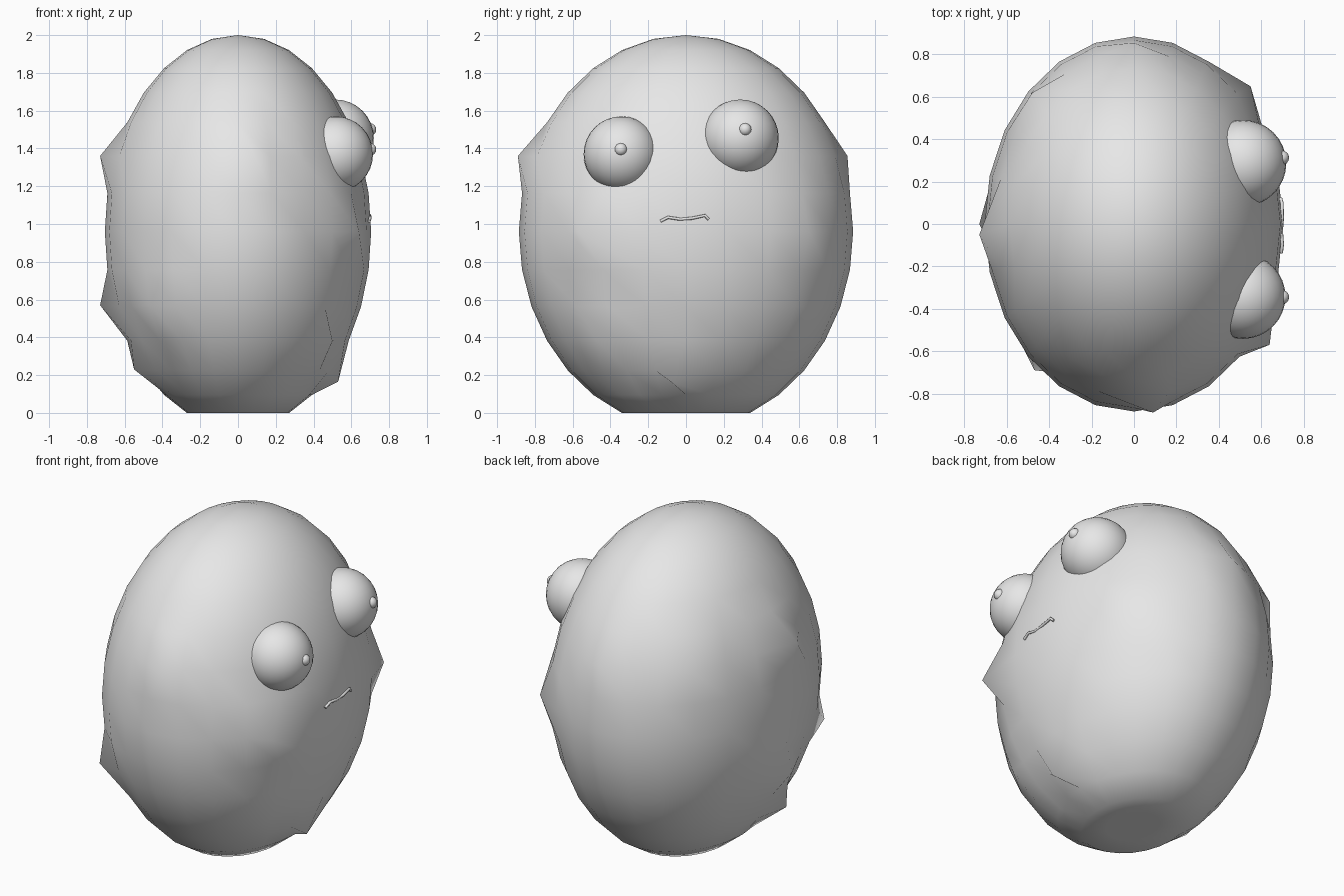
import bpy, bmesh, math
from mathutils import Vector

cube = bpy.data.objects.get("Cube")
if cube:
    bpy.data.objects.remove(cube)

grey = bpy.data.materials.new("plain_grey")
grey.use_nodes = True
grey.diffuse_color = (0.8, 0.8, 0.8, 1)
grey.node_tree.nodes["Principled BSDF"].inputs["Base Color"].default_value = grey.diffuse_color


def add_object(name, bm):
    """Turn a bmesh into a smooth grey object."""
    for face in bm.faces:
        face.smooth = True
    mesh = bpy.data.meshes.new(name)
    bm.to_mesh(mesh)
    bm.free()
    mesh.materials.append(grey)
    obj = bpy.data.objects.new(name, mesh)
    bpy.context.collection.objects.link(obj)
    return obj


def ball(name, centre, radius, segments=32):
    bm = bmesh.new()
    bmesh.ops.create_uvsphere(bm, u_segments=segments, v_segments=segments // 2, radius=radius)
    bmesh.ops.translate(bm, verts=bm.verts, vec=centre)
    return add_object(name, bm)


# Egg-shaped body with a flattened base
bm = bmesh.new()
bmesh.ops.create_uvsphere(bm, u_segments=24, v_segments=16, radius=1)
base = -math.cos(math.pi / 8)
for v in bm.verts:
    v.co.z = max(v.co.z, base)
    v.co = Vector((v.co.x * 0.705, v.co.y * 0.885, 0.96 + v.co.z * 1.04))

# Single vertices pulled out into irregular lumps
lumps = [
    (-0.73, -0.05, 1.36), (-0.73, 0.0, 0.57), (-0.55, -0.2, 0.23),
    (0.53, -0.08, 0.165), (0.09, -0.89, 1.36), (0.64, -0.57, 0.96),
    (-0.47, -0.69, 0.57), (0.55, 0.65, 0.96), (0.50, -0.47, 0.38),
    (-0.48, 0.62, 1.36), (0.0, 0.855, 1.36),
]
for lump in lumps:
    tip = Vector(lump)
    nearest = min(bm.verts, key=lambda v: (v.co - tip).length)
    nearest.co = tip
add_object("body", bm)

# Bulging eyes with small pupils, on the +x side
ball("right_eye", (0.515, -0.342, 1.37), 0.2)
ball("left_eye", (0.515, 0.287, 1.455), 0.204)
ball("right_pupil", (0.698, -0.345, 1.395), 0.034, 16)
ball("left_pupil", (0.698, 0.313, 1.5), 0.034, 16)

# Thin mouth line lying on the body surface
curve = bpy.data.curves.new("mouth", "CURVE")
curve.dimensions = "3D"
curve.bevel_depth = 0.008
curve.bevel_resolution = 2
curve.use_fill_caps = True
path = [(0.695, -0.135, 1.015), (0.7, -0.095, 1.035), (0.695, -0.03, 1.025),
        (0.7, 0.03, 1.03), (0.698, 0.1, 1.045), (0.692, 0.12, 1.025)]
spline = curve.splines.new("POLY")
spline.points.add(len(path) - 1)
for point, co in zip(spline.points, path):
    point.co = (*co, 1)
spline.use_smooth = True
curve.materials.append(grey)
mouth = bpy.data.objects.new("mouth", curve)
bpy.context.collection.objects.link(mouth)
